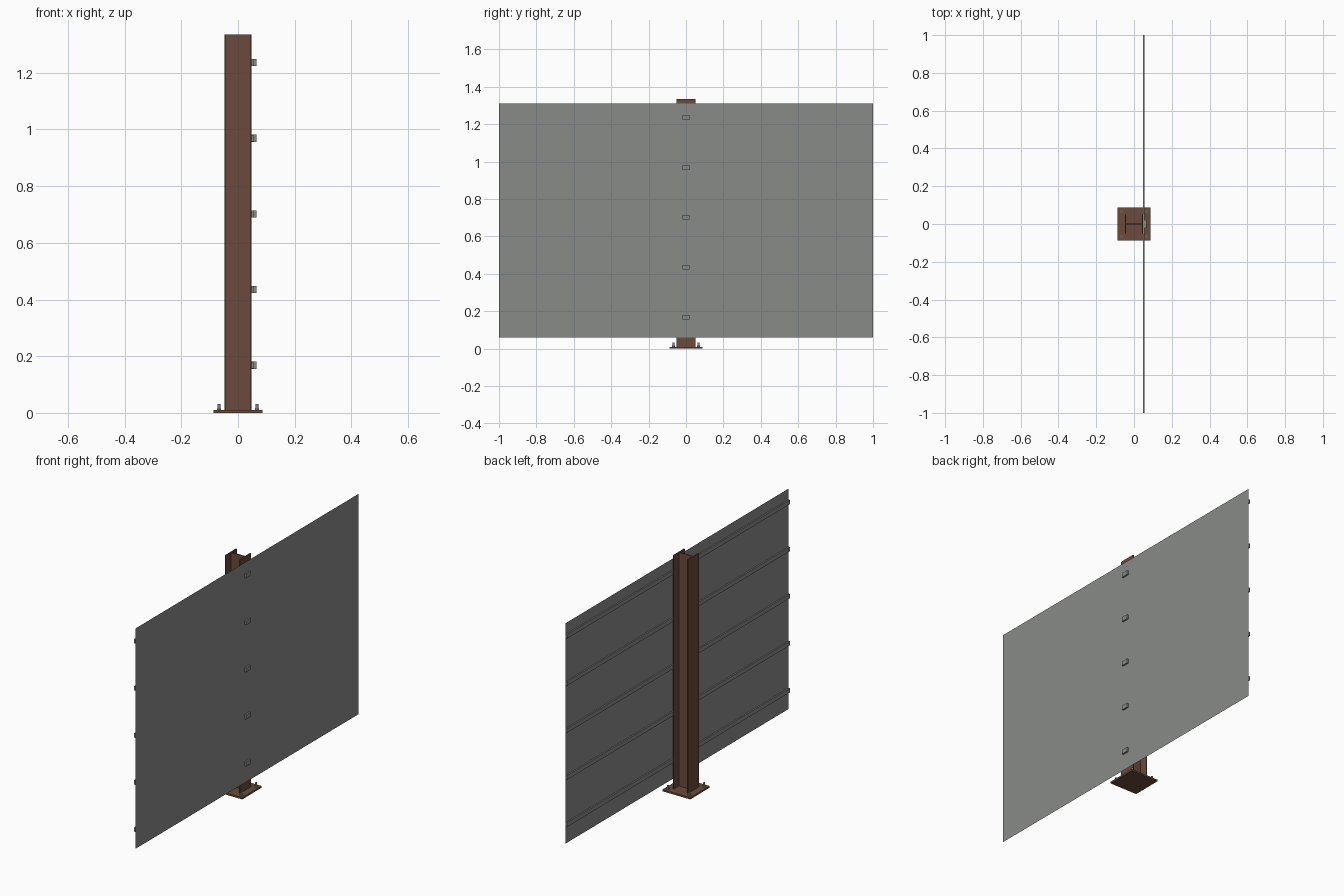
import bpy
import bmesh
from mathutils import Matrix, Vector

cube = bpy.data.objects.get("Cube")
if cube:
    bpy.data.objects.remove(cube, do_unlink=True)


def material(name, rgb):
    m = bpy.data.materials.new(name)
    m.use_nodes = True
    colour = (*rgb, 1)
    m.diffuse_color = colour
    m.node_tree.nodes["Principled BSDF"].inputs["Base Color"].default_value = colour
    return m


brown = material("brown steel", (0.145, 0.07, 0.045))
grey = material("galvanised grey", (0.25, 0.26, 0.25))


def finish(name, bm, mat):
    mesh = bpy.data.meshes.new(name)
    bm.to_mesh(mesh)
    bm.free()
    mesh.materials.append(mat)
    obj = bpy.data.objects.new(name, mesh)
    bpy.context.collection.objects.link(obj)
    return obj


def box(name, low, high, mat):
    low, high = Vector(low), Vector(high)
    bm = bmesh.new()
    bmesh.ops.create_cube(bm, size=1, matrix=Matrix.Translation((low + high) / 2)
                          @ Matrix.Diagonal((*(high - low), 1)))
    return finish(name, bm, mat)


def cylinder(name, x, y, bottom, top, radius, sides, mat):
    bm = bmesh.new()
    bmesh.ops.create_cone(bm, cap_ends=True, segments=sides, radius1=radius,
                          radius2=radius, depth=top - bottom,
                          matrix=Matrix.Translation((x, y, (bottom + top) / 2)))
    return finish(name, bm, mat)


# Sizes shared by the parts
plate_top, column_top = 0.01, 1.335
half, flange, web = 0.048, 0.006, 0.003
sheet_x, sheet_low, sheet_high = 0.056, 0.06, 1.31

# Base plate
box("base_plate", (-0.087, -0.087, 0), (0.087, 0.087, plate_top), brown)

# I-section column, extruded from one profile
quarter = [(half, 0.05), (half - flange, 0.05), (half - flange, web)]
right = quarter + [(x, -y) for x, y in reversed(quarter)]
left = [(-x, -y) for x, y in right]
outline = quarter + [(-x, y) for x, y in reversed(quarter)]
outline += [(-x, -y) for x, y in quarter] + [(x, -y) for x, y in reversed(quarter)]
bm = bmesh.new()
face = bm.faces.new([bm.verts.new((x, y, plate_top)) for x, y in outline])
raised = bmesh.ops.extrude_face_region(bm, geom=[face], use_keep_orig=True)
bmesh.ops.translate(bm, vec=(0, 0, column_top - plate_top),
                    verts=[v for v in raised["geom"] if isinstance(v, bmesh.types.BMVert)])
bmesh.ops.recalc_face_normals(bm, faces=bm.faces)
finish("column", bm, brown)

# Anchor bolts with nuts
for sx in (-1, 1):
    for sy in (-1, 1):
        x, y = sx * 0.067, sy * 0.067
        cylinder("anchor_bolt", x, y, plate_top, 0.032, 0.005, 12, grey)
        cylinder("anchor_nut", x, y, plate_top, 0.016, 0.008, 6, grey)

# Thin cladding sheet
bm = bmesh.new()
bm.faces.new([bm.verts.new((sheet_x, y, z)) for y, z in (
    (-1, sheet_low), (1, sheet_low), (1, sheet_high), (-1, sheet_high))])
finish("cladding_sheet", bm, grey)

# Rails behind the sheet, each with a clip through it at the column
for i in range(5):
    z = 0.168 + i * 0.267
    box("rail", (half, -1, z - 0.012), (sheet_x - 0.0005, 1, z + 0.012), grey)
    box("clip", (half, -0.02, z - 0.0125), (0.065, 0.02, z + 0.0125), grey)
